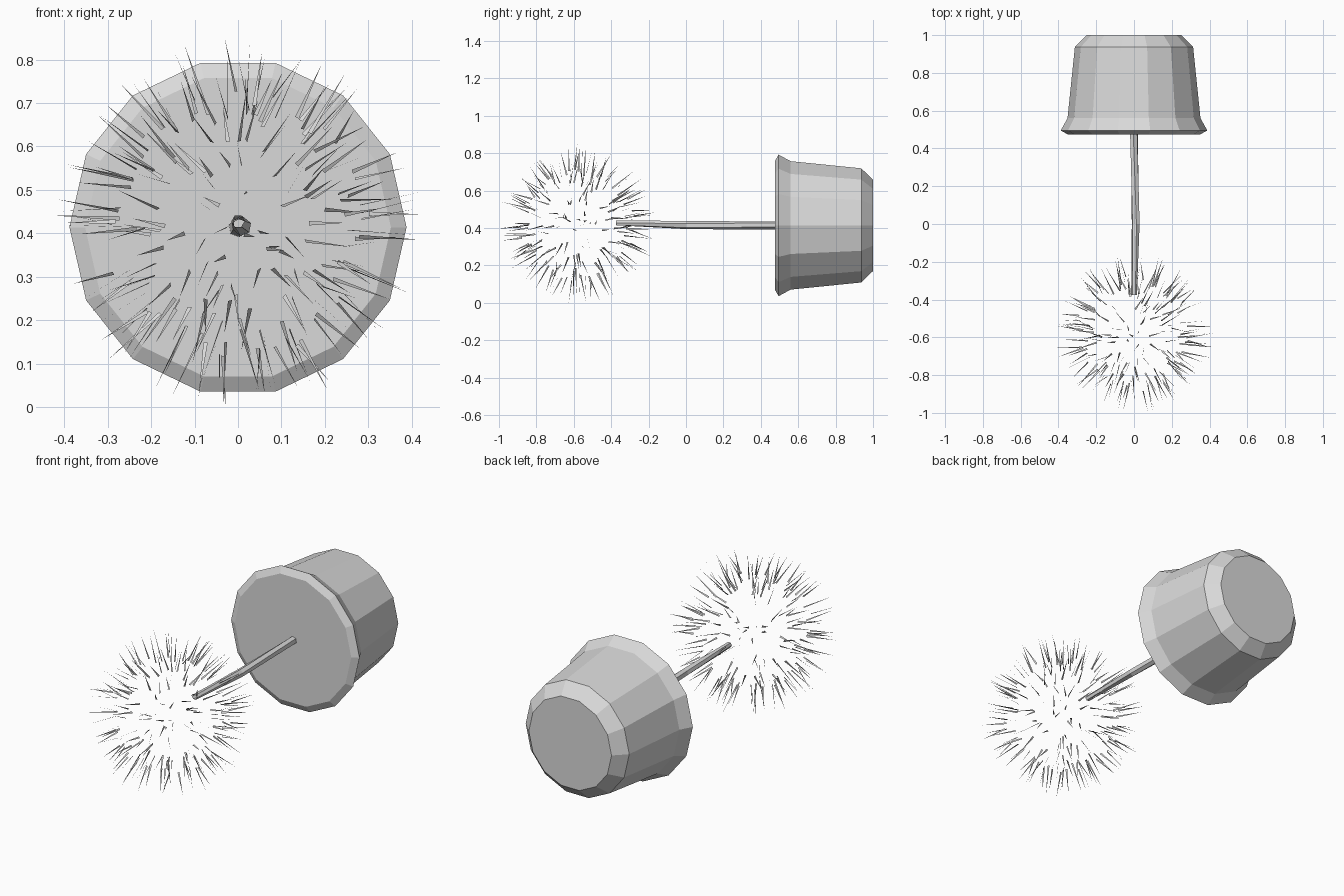
import bpy, math, random
from mathutils import Vector

if "Cube" in bpy.data.objects:
    bpy.data.objects.remove(bpy.data.objects["Cube"])

random.seed(11)

grey = bpy.data.materials.new("plain grey")
grey.diffuse_color = (0.7, 0.7, 0.7, 1)
grey.use_nodes = True
grey.node_tree.nodes["Principled BSDF"].inputs["Base Color"].default_value = grey.diffuse_color


def make(name, verts, faces):
    me = bpy.data.meshes.new(name)
    me.from_pydata(verts, [], faces)
    me.materials.append(grey)
    ob = bpy.data.objects.new(name, me)
    bpy.context.collection.objects.link(ob)
    return ob


def loft(name, rings, sides, turn=0.0, caps=True):
    """Tube along y; each ring is (x, y, z, radius)."""
    verts, faces = [], []
    for k, (x, y, z, r) in enumerate(rings):
        for i in range(sides):
            a = 2 * math.pi * i / sides + turn * k
            verts.append((x + r * math.cos(a), y, z + r * math.sin(a)))
    for k in range(len(rings) - 1):
        for i in range(sides):
            j = (i + 1) % sides
            faces.append((k * sides + i, (k + 1) * sides + i,
                          (k + 1) * sides + j, k * sides + j))
    if caps:
        faces.append(tuple(range(sides)))
        last = (len(rings) - 1) * sides
        faces.append(tuple(reversed(range(last, last + sides))))
    return make(name, verts, faces)


# Flower pot lying on its side: soil face, flared lip, tapered body, base
CZ = 0.414
pot = [(0.475, 0.352), (0.495, 0.388), (0.56, 0.352), (0.937, 0.313), (1.0, 0.25)]
loft("pot", [(0, y, CZ, r) for y, r in pot], 14)

# Slightly bent, twisted, hollow thin stem (ordered tip to base)
loft("stem", [(0.0, -0.375, 0.428, 0.015), (0.009, 0.0, 0.416, 0.022),
              (0.0, 0.48, 0.413, 0.022)], 6, 0.35, False)

# Ball of thin flat needles pointing outwards, unevenly spread
centre = Vector((0, -0.58, CZ + 0.004))
verts, faces = [], []
COUNT = 190
for i in range(COUNT):
    h = 1 - 2 * (i + 0.5) / COUNT
    a = i * math.pi * (3 - math.sqrt(5))
    s = math.sqrt(1 - h * h)
    d = Vector((s * math.cos(a), s * math.sin(a), h))
    d = (d + Vector([random.uniform(-0.2, 0.2) for _ in range(3)])).normalized()
    lean = (d + Vector([random.uniform(-0.25, 0.25) for _ in range(3)])).normalized()
    side = lean.orthogonal().normalized()
    roll = random.uniform(0, math.pi)
    side = side * math.cos(roll) + lean.cross(side) * math.sin(roll)
    base = centre + d * random.uniform(0.26, 0.31)
    tip = centre + (base + lean * 0.14 - centre).normalized() * random.uniform(0.4, 0.435)
    n = len(verts)
    verts += [base + side * 0.005, base - side * 0.005, tip]
    faces.append((n, n + 1, n + 2))
make("needles", verts, faces)
